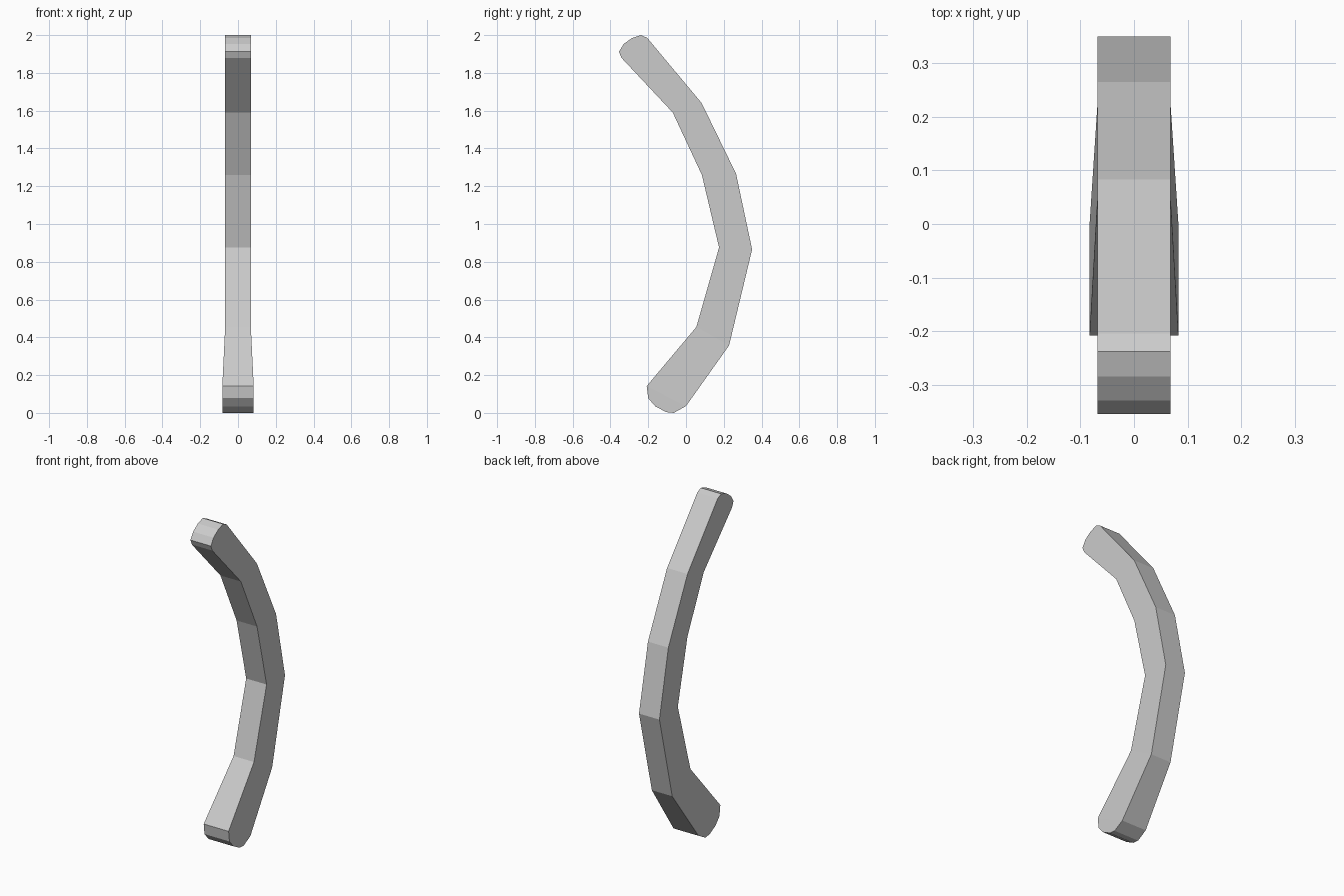
import bpy, bmesh

if "Cube" in bpy.data.objects:
    bpy.data.objects.remove(bpy.data.objects["Cube"])

# Side profile (y, z): paired front and back edges from bottom to top
front = [(-0.208, 0.142), (0.055, 0.455), (0.175, 0.876), (0.084, 1.26), (-0.07, 1.59), (-0.342, 1.88)]
back = [(0.0, 0.036), (0.228, 0.357), (0.35, 0.865), (0.265, 1.266), (0.083, 1.64), (-0.205, 1.985)]
half_widths = [0.083, 0.068, 0.068, 0.068, 0.068, 0.068]

# Rounded ends, listed from front edge to back edge
bottom_arc = [(-0.2, 0.078), (-0.163, 0.035), (-0.105, 0.004), (-0.065, 0.0)]
top_arc = [(-0.355, 1.912), (-0.33, 1.953), (-0.285, 1.985), (-0.238, 2.0)]

bm = bmesh.new()


def pair(point, w):
    return [bm.verts.new((s * w, *point)) for s in (-1, 1)]


f = [pair(p, w) for p, w in zip(front, half_widths)]
b = [pair(p, w) for p, w in zip(back, half_widths)]
lo = [pair(p, half_widths[0]) for p in bottom_arc]
hi = [pair(p, half_widths[-1]) for p in top_arc]

# Flat side faces: one quad per segment plus a cap at each end
for s in (0, 1):
    for i in range(len(f) - 1):
        bm.faces.new((f[i][s], f[i + 1][s], b[i + 1][s], b[i][s]))
    for arc, i in ((lo, 0), (hi, -1)):
        bm.faces.new([f[i][s]] + [v[s] for v in arc] + [b[i][s]])

# Rim strip around the whole outline
loop = f + hi + b[::-1] + lo[::-1]
for p, q in zip(loop, loop[1:] + loop[:1]):
    bm.faces.new((p[0], p[1], q[1], q[0]))

bmesh.ops.recalc_face_normals(bm, faces=bm.faces)
mesh = bpy.data.meshes.new("curved_bar")
bm.to_mesh(mesh)
bm.free()
bar = bpy.data.objects.new("curved_bar", mesh)
bpy.context.collection.objects.link(bar)
